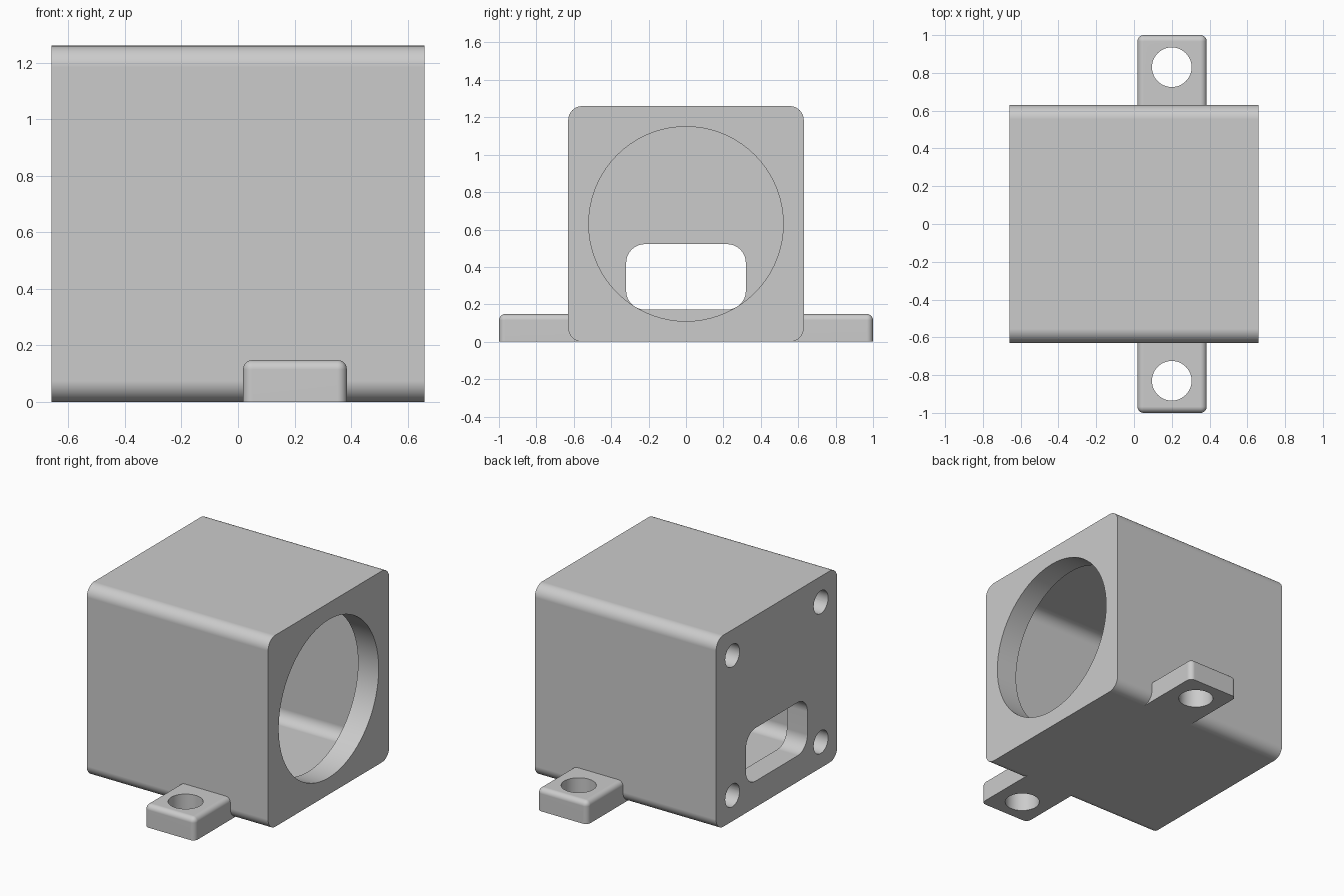
import bpy
import bmesh
from math import radians
from mathutils import Matrix, Vector

if "Cube" in bpy.data.objects:
    bpy.data.objects.remove(bpy.data.objects["Cube"], do_unlink=True)

# Overall dimensions
HX, HY, H = 0.66, 0.63, 1.26
MID = H / 2
WALL = 0.15        # thickness of the two end walls
SHELL = 0.10       # thickness of the sides, floor and roof

grey = bpy.data.materials.new("grey_plastic")
grey.use_nodes = True
colour = (0.6, 0.6, 0.6, 1)
grey.diffuse_color = colour
grey.node_tree.nodes["Principled BSDF"].inputs["Base Color"].default_value = colour


def add_object(name, bm):
    mesh = bpy.data.meshes.new(name)
    bmesh.ops.recalc_face_normals(bm, faces=bm.faces)
    bm.to_mesh(mesh)
    bm.free()
    obj = bpy.data.objects.new(name, mesh)
    bpy.context.collection.objects.link(obj)
    mesh.materials.append(grey)
    return obj


def box(name, low, high, radius, rounded):
    """Box between two corners; edges chosen by the rounded rule are filleted."""
    low, high = Vector(low), Vector(high)
    bm = bmesh.new()
    bmesh.ops.create_cube(bm, size=1)
    for v in bm.verts:
        v.co = (low + high) / 2 + v.co * (high - low)
    edges = [e for e in bm.edges if rounded(e.verts[0].co, e.verts[1].co)]
    bmesh.ops.bevel(bm, geom=edges, offset=radius, segments=8,
                    profile=0.5, affect='EDGES')
    return add_object(name, bm)


def along_x(a, b):
    return abs(a.x - b.x) > 0.01


def cylinder(name, centre, radius, depth, axis, sides):
    bm = bmesh.new()
    turn = Matrix.Rotation(radians(90), 4, 'Y') if axis == 'X' else Matrix()
    bmesh.ops.create_cone(bm, cap_ends=True, segments=sides, radius1=radius,
                          radius2=radius, depth=depth,
                          matrix=Matrix.Translation(centre) @ turn)
    return add_object(name, bm)


def activate(obj):
    bpy.ops.object.select_all(action='DESELECT')
    obj.select_set(True)
    bpy.context.view_layer.objects.active = obj


def cut(obj, cutter):
    cutter.hide_render = True
    mod = obj.modifiers.new("cut", 'BOOLEAN')
    mod.operation = 'DIFFERENCE'
    mod.solver = 'EXACT'
    mod.object = cutter
    activate(obj)
    bpy.ops.object.modifier_apply(modifier=mod.name)
    bpy.data.objects.remove(cutter, do_unlink=True)


def finish(obj):
    activate(obj)
    bpy.ops.object.shade_smooth_by_angle(angle=radians(30))
    mod = obj.modifiers.new("even_shading", 'WEIGHTED_NORMAL')
    mod.keep_sharp = True


# Housing: box rounded along its length, with a rounded cavity
housing = box("housing", (-HX, -HY, 0), (HX, HY, H), 0.075, along_x)
cut(housing, box("cavity", (-HX + WALL, -HY + SHELL, SHELL),
                 (HX - WALL, HY - SHELL, H - SHELL), 0.075, along_x))

# Large round opening in one end wall
cut(housing, cylinder("round_opening", (HX, 0, MID), 0.52, 0.5, 'X', 72))

# Rounded window in the other end wall
cut(housing, box("window", (-HX - 0.1, -0.32, 0.172), (-HX + 0.3, 0.32, 0.522),
                 0.1, along_x))

# Four corner screw holes around the window wall
for sy in (-1, 1):
    for sz in (-1, 1):
        cut(housing, cylinder("screw_hole", (-HX, sy * 0.46, MID + sz * 0.46),
                              0.075, 2 * WALL + 0.01, 'X', 32))
finish(housing)

# Mounting tabs: rounded on top and at the outer corners, with a bolt hole
for side, name in ((-1, "front_mounting_tab"), (1, "back_mounting_tab")):
    inner, outer = side * 0.55, side

    def exposed(a, b):
        on_floor = max(a.z, b.z) < 0.01
        at_wall = max(abs(a.y), abs(b.y)) < 0.6
        return not on_floor and not at_wall

    tab = box(name, (0.018, min(inner, outer), 0), (0.385, max(inner, outer), 0.148),
              0.033, exposed)
    cut(tab, cylinder("bolt_hole", (0.2, side * 0.83, 0.07), 0.105, 0.5, 'Z', 48))
    finish(tab)
